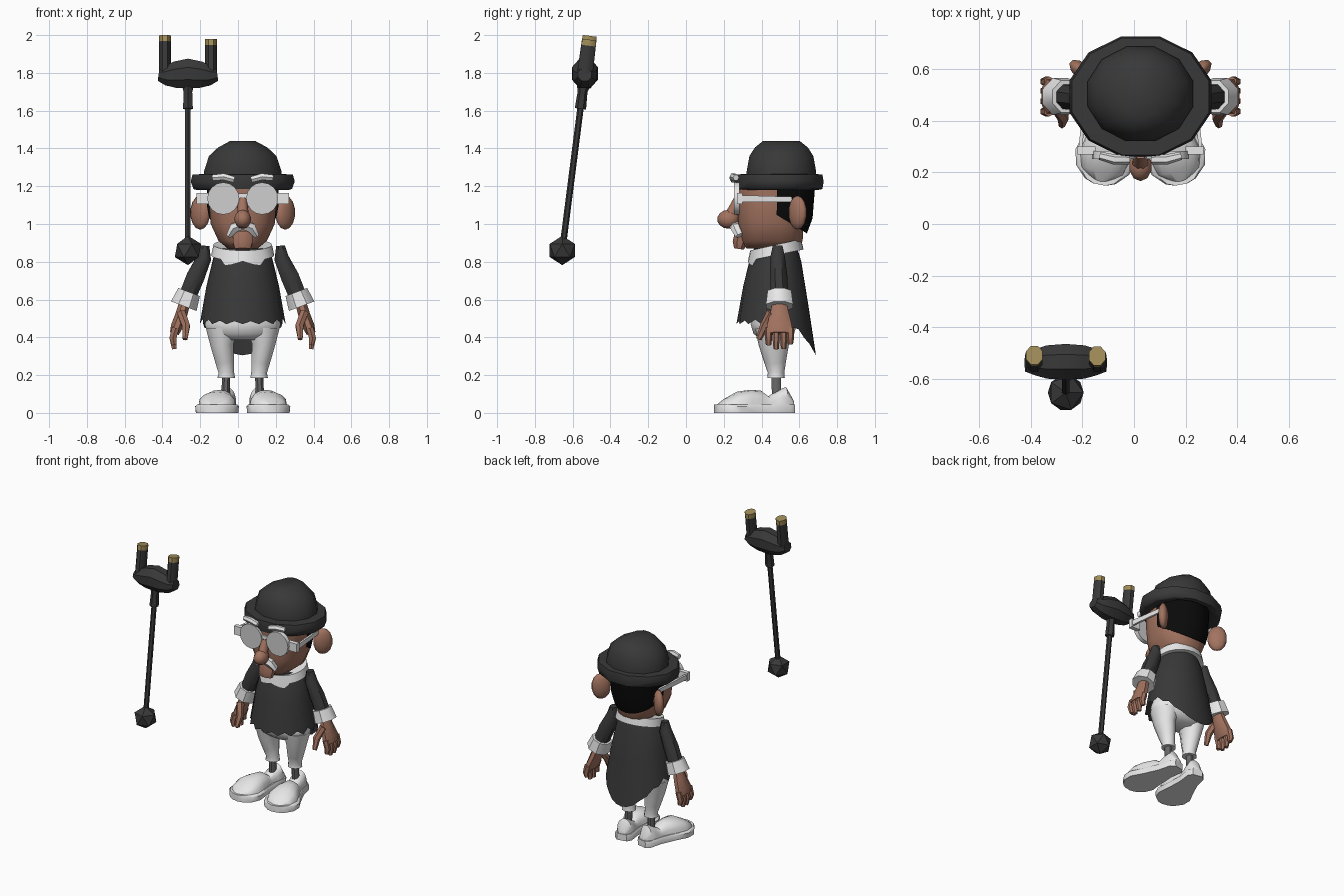
import bpy, bmesh, math
from math import sin, cos, pi, radians
from mathutils import Vector, Matrix

if "Cube" in bpy.data.objects:
    bpy.data.objects.remove(bpy.data.objects["Cube"])

CX = 0.025  # centre line of the figure


def material(name, r, g, b):
    m = bpy.data.materials.new(name)
    m.diffuse_color = (r, g, b, 1)
    m.use_nodes = True
    m.node_tree.nodes["Principled BSDF"].inputs["Base Color"].default_value = m.diffuse_color
    return m


DARK = material("charcoal cloth", .04, .04, .04)
WHITE = material("white cloth", .8, .8, .8)
SKIN = material("skin", .36, .17, .115)
BLACK = material("black hair", .003, .003, .003)
GOLD = material("gold tip", .36, .27, .1)
SOCK = material("grey sock", .14, .14, .14)
LENS = material("lens grey", .62, .62, .62)


def finish(name, bm, mats, angle=45):
    bmesh.ops.recalc_face_normals(bm, faces=bm.faces)
    me = bpy.data.meshes.new(name)
    bm.to_mesh(me)
    bm.free()
    for m in mats if isinstance(mats, list) else [mats]:
        me.materials.append(m)
    ob = bpy.data.objects.new(name, me)
    bpy.context.collection.objects.link(ob)
    bpy.ops.object.select_all(action='DESELECT')
    ob.select_set(True)
    bpy.context.view_layer.objects.active = ob
    bpy.ops.object.shade_smooth_by_angle(angle=radians(angle))
    return ob


def loft(name, rings, mat, caps=(True, True), angle=45):
    """Skin a list of equally long closed rings."""
    bm = bmesh.new()
    vs = [[bm.verts.new(p) for p in r] for r in rings]
    n = len(vs[0])
    for a, b in zip(vs, vs[1:]):
        for i in range(n):
            bm.faces.new((a[i], a[(i + 1) % n], b[(i + 1) % n], b[i]))
    if caps[0]:
        bm.faces.new(vs[0])
    if caps[1]:
        bm.faces.new(vs[-1])
    return finish(name, bm, mat, angle)


def oval(z, cy, rx, ry, n=16, k=1.0):
    """Horizontal ring on the centre line; k < 1 makes it boxier."""
    def s(v):
        return math.copysign(abs(v) ** k, v)
    return [(CX + rx * s(cos(2 * pi * (i + .5) / n)), cy + ry * s(sin(2 * pi * (i + .5) / n)), z)
            for i in range(n)]


def tube(name, path, mat, n=8, ref=(0, 1, 0), angle=45):
    """Path entries: (point, radius across, radius along ref)."""
    pts = [Vector(p[0]) for p in path]
    rings = []
    for i, (p, ru, rv) in enumerate(path):
        d = (pts[min(i + 1, len(pts) - 1)] - pts[max(i - 1, 0)]).normalized()
        u = Vector(ref).cross(d).normalized()
        v = d.cross(u)
        rings.append([pts[i] + u * ru * cos(2 * pi * (j + .5) / n) + v * rv * sin(2 * pi * (j + .5) / n)
                      for j in range(n)])
    return loft(name, rings, mat, angle=angle)


def blob(name, c, size, mat, turn=0, seg=10):
    bm = bmesh.new()
    mx = Matrix.Translation(c) @ Matrix.Rotation(turn, 4, 'Z') @ Matrix.Diagonal((*size, 1))
    bmesh.ops.create_uvsphere(bm, u_segments=seg, v_segments=7, radius=1, matrix=mx)
    return finish(name, bm, mat, 60)


def box(name, c, size, mat, turn_y=0):
    bm = bmesh.new()
    mx = Matrix.Translation(c) @ Matrix.Rotation(turn_y, 4, 'Y') @ Matrix.Diagonal((*size, 1))
    bmesh.ops.create_cube(bm, size=1, matrix=mx)
    return finish(name, bm, mat)


# Staff: ball, shaft, collar, fork body, prongs with gold tips
SX = -.265


def lean(z, x=SX):
    return (x, -.655 + .128 * (z - .86), z)


bm = bmesh.new()
bmesh.ops.create_icosphere(bm, subdivisions=1, radius=.078, matrix=Matrix.Translation(lean(.86)))
finish("staff_ball", bm, DARK, 20)
tube("staff_shaft", [(lean(.86), .017, .017), (lean(1.64), .017, .017)], DARK, 6)
tube("staff_collar", [(lean(1.61), .03, .03), (lean(1.7), .026, .026), (lean(1.75), .04, .04)], DARK, 6)
tube("staff_fork", [(lean(zc, SX + dx), r, ry) for dx, zc, r, ry in (
    (-.155, 1.79, .035, .04), (-.12, 1.785, .055, .055), (-.07, 1.79, .075, .07), (0, 1.797, .085, .075),
    (.07, 1.79, .075, .07), (.12, 1.785, .055, .055), (.155, 1.79, .035, .04))], DARK, 8, angle=35)
for s, top in ((-1, 2.0), (1, 1.98)):
    x = SX + s * .122
    tube("staff_prong", [(lean(1.77, x), .034, .045), (lean(top - .036, x), .034, .042)], DARK)
    tube("staff_tip", [(lean(top - .036, x), .035, .042), (lean(top - .004, x), .035, .04)], GOLD)

# Head and hair
loft("head", [oval(*r, 16, .8) for r in ((.87, .45, .08, .13), (.91, .455, .13, .165), (1.0, .45, .172, .175),
                                         (1.1, .45, .18, .182), (1.23, .455, .185, .185))], SKIN)
arc = [radians(6 + 168 * i / 14) for i in range(15)]
loft("back_hair", [[(CX + rx * cos(a), .46 + ry * sin(a), z - drop * sin(a)) for a in arc]
                   for z, drop, rx, ry in ((1.06, .11, .182, .18), (1.1, .07, .19, .21), (1.22, 0, .192, .225))], BLACK)
blob("nose", (CX, .225, 1.025), (.046, .06, .05), SKIN)
tube("nose_bridge", [((CX, .275, 1.13), .025, .025), ((CX, .235, 1.04), .035, .035)], SKIN, ref=(1, 0, 0))
tube("lower_lip", [((CX, .3, .95), .045, .058), ((CX, .285, .9), .042, .056), ((CX, .28, .868), .028, .045)],
     SKIN, ref=(1, 0, 0))

# Bowler hat: rolled brim and domed crown
loft("hat_brim", [oval(z, .495, rx, ry, 12) for z, rx, ry in (
    (1.2, .18, .19), (1.18, .25, .21), (1.185, .27, .235), (1.225, .285, .242), (1.262, .275, .235),
    (1.265, .2, .19))], DARK, angle=60)
loft("hat_crown", [oval(z, .505, rx, ry, 12) for z, rx, ry in (
    (1.24, .212, .19), (1.28, .212, .19), (1.36, .185, .175), (1.405, .135, .145), (1.44, .068, .1))], DARK, angle=60)

# Glasses
bm = bmesh.new()
for s in (-1, 1):
    mx = Matrix.Translation((CX + s * .103, .268, 1.135)) @ Matrix.Rotation(pi / 2, 4, 'X')
    bmesh.ops.create_cone(bm, cap_ends=True, segments=16, radius1=.085, radius2=.085, depth=.03, matrix=mx)
for f in bm.faces:
    f.material_index = int(abs(f.normal.y) > .9)
finish("lenses", bm, [WHITE, LENS])
box("glasses_bridge", (CX, .272, 1.15), (.06, .022, .025), WHITE)
for s in (-1, 1):
    box("glasses_hinge", (CX + s * .21, .285, 1.135), (.07, .03, .06), WHITE)
    tube("glasses_temple", [((CX + s * .235, .28, 1.135), .01, .025), ((CX + s * .205, .56, 1.13), .01, .02)],
         WHITE, 4, ref=(0, 0, 1))
    tube("eyebrow", [((CX + s * .045, .25, 1.235), .018, .018), ((CX + s * .1, .25, 1.25), .02, .02),
                     ((CX + s * .158, .265, 1.245), .018, .016)], WHITE, 6)
    tube("moustache", [((CX, .262, .995), .025, .03), ((CX + s * .045, .262, .98), .03, .028),
                       ((CX + s * .072, .285, .94), .016, .025)], WHITE, 6)
    blob("ear", (CX + s * .225, .59, 1.06), (.065, .033, .09), SKIN, s * radians(42))

# Shirt collar: tilted band with two front points
N = 32
ang = [2 * pi * i / N - pi / 2 for i in range(N)]


def collar(z, r, low):
    return [(CX + (.155 + r) * cos(a), .475 + (.135 + r) * sin(a),
             z + .03 * sin(a) - low * (abs(abs(a + pi / 2 - pi) - pi) < .75) * (abs(sin(2 * a)))) for a in ang]


loft("collar", [collar(.885, -.03, 0), collar(.89, 0, 0), collar(.835, .012, .03), collar(.835, -.03, 0)], WHITE)

# Pleated jacket with a pointed tail
rings = []
for t, rx, ry, cy in ((0, .125, .115, .475), (.12, .155, .135, .475), (.5, .19, .17, .475), (1, .222, .208, .48)):
    ring = []
    for i, a in enumerate(ang):
        back = max(sin(a), 0)
        hem = .505 - .2 * back ** 2 - (.035 if i % 2 == 0 else 0) * (1 - back) + .02 * min(sin(a), 0) * (i % 2)
        k = 1 + (.025 if i % 2 == 0 else -.025) * t * (sin(a) < .3)
        ring.append((CX + rx * k * cos(a), cy + ry * k * sin(a), .87 + (hem - .87) * t))
    rings.append(ring)
loft("jacket", rings, DARK, (True, False), 35)

# Breeches
loft("hips", [oval(*r, 16) for r in ((.56, .47, .17, .12), (.47, .465, .205, .125), (.42, .465, .19, .11),
                                     (.385, .465, .12, .07))], WHITE)

for s in (-1, 1):
    def P(x, y, z):
        return (CX + s * x, y, z)

    # Legs and socks
    tube("breeches_leg", [(P(.11, .465, .45), .09, .1), (P(.11, .465, .36), .064, .08), (P(.095, .472, .27), .052, .058),
                          (P(.087, .477, .215), .043, .044), (P(.087, .477, .185), .049, .046)], WHITE, 10)
    tube("sock", [(P(.088, .477, .2), .024, .027), (P(.09, .48, .08), .024, .027)], SOCK, 8)

    # Shoes, toes turned outwards
    d = Vector((s * sin(radians(11)), -cos(radians(11)), 0))
    w = Vector((-d.y, d.x, 0))
    o = Vector(P(.094, .485, 0))
    half = [(-.088, .035), (-.06, .06), (.03, .065), (.13, .09), (.22, .118), (.28, .105), (.325, .06), (.338, .025)]
    outline = [(t, h) for t, h in half] + [(t, -h) for t, h in reversed(half)]
    loft("shoe_sole", [[o + d * t + w * h * k + Vector((0, 0, z)) for t, h in outline]
                       for z, k in ((0, .97), (.035, 1), (.045, .9))], WHITE)
    stations = ((-.083, .03, .07), (-.045, .053, .137), (0, .055, .12), (.05, .056, .088), (.09, .065, .118),
                (.15, .085, .122), (.22, .102, .112), (.285, .085, .075), (.325, .03, .045))
    loft("shoe_upper", [[o + d * t + w * h * cos(pi * j / 8) + Vector((0, 0, .03 + (z - .03) * sin(pi * j / 8) ** .7))
                         for j in range(9)] for t, h, z in stations], WHITE)

    # Arms: sleeve, cuff, hand
    tube("sleeve", [(P(.2, .485, .885), .025, .028), (P(.205, .485, .82), .042, .042), (P(.25, .49, .72), .052, .05),
                    (P(.295, .495, .61), .05, .052)], DARK, 8)
    tube("cuff", [(P(.284, .495, .64), .066, .068), (P(.312, .495, .565), .078, .078)], WHITE, 8)
    tube("palm", [(P(.308, .495, .58), .032, .04), (P(.325, .495, .52), .034, .055), (P(.35, .495, .455), .034, .072),
                  (P(.362, .495, .42), .026, .07)], SKIN, 8)
    for y, z in ((.437, .36), (.477, .338), (.517, .34), (.553, .365)):
        tube("finger", [(P(.355, y, .45), .022, .02), (P(.37, y, .395), .021, .019), (P(.362, y, z), .014, .014)], SKIN, 6)
    tube("thumb", [(P(.325, .455, .53), .025, .03), (P(.3, .415, .46), .024, .024), (P(.305, .385, .39), .014, .015)],
         SKIN, 6)
